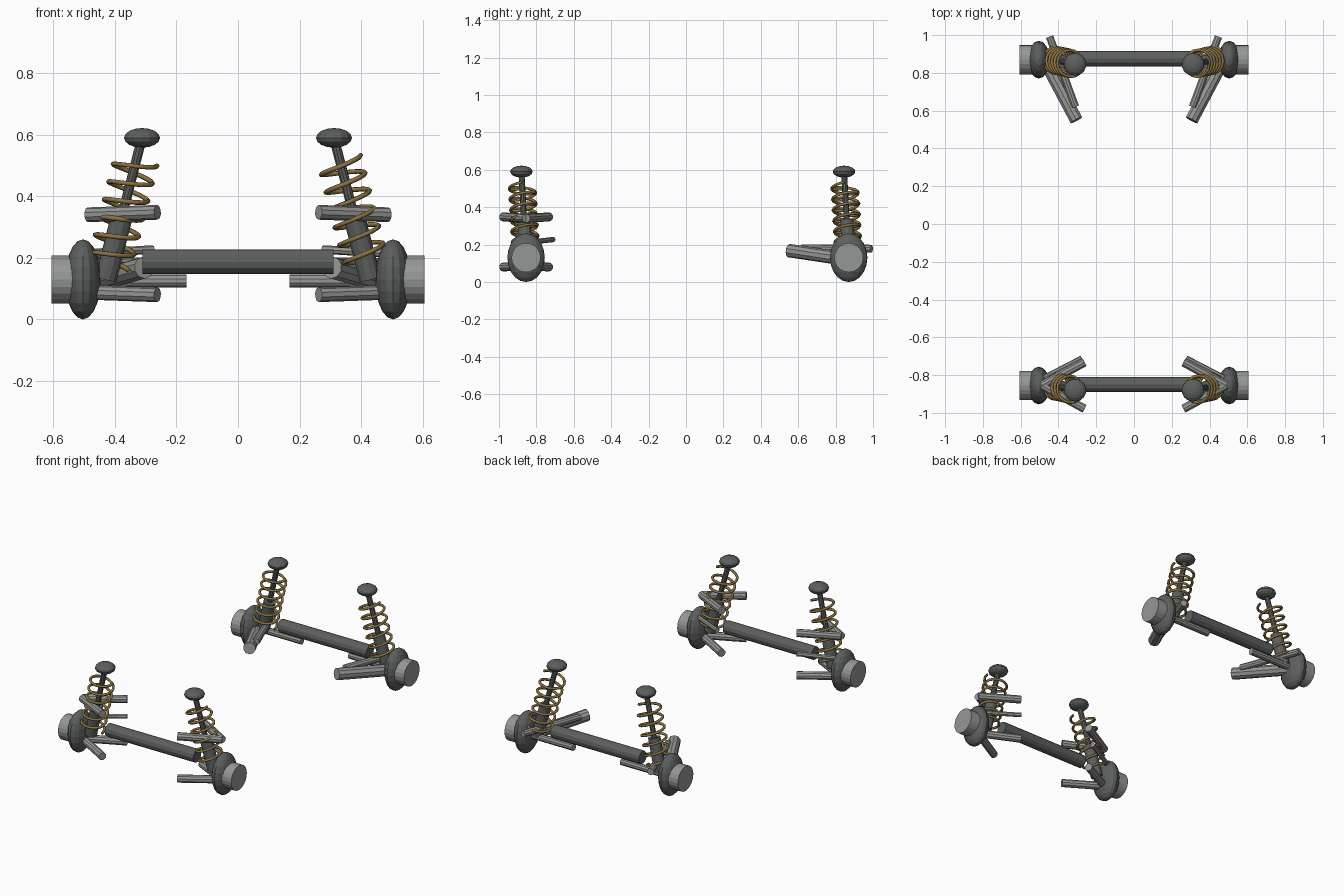
import bpy, math
from mathutils import Vector

if "Cube" in bpy.data.objects:
    bpy.data.objects.remove(bpy.data.objects["Cube"])


def material(name, col):
    m = bpy.data.materials.new(name)
    m.diffuse_color = (*col, 1)
    m.use_nodes = True
    m.node_tree.nodes["Principled BSDF"].inputs["Base Color"].default_value = m.diffuse_color
    return m


DARK = material("dark steel", (0.11, 0.115, 0.115))
LIGHT = material("bare alloy", (0.30, 0.31, 0.295))
GOLD = material("spring bronze", (0.26, 0.17, 0.055))


def finish(name, mat):
    o = bpy.context.object
    o.name = name
    o.data.materials.append(mat)
    return o


def tube(name, a, b, r, mat, sides=10):
    a, b = Vector(a), Vector(b)
    d = b - a
    bpy.ops.mesh.primitive_cylinder_add(
        vertices=sides, radius=r, depth=d.length, location=(a + b) / 2,
        rotation=d.to_track_quat('Z', 'Y').to_euler())
    return finish(name, mat)


def ball(name, c, radii, mat, seg=16, rings=10):
    bpy.ops.mesh.primitive_uv_sphere_add(segments=seg, ring_count=rings, radius=1, location=c)
    bpy.context.object.scale = radii
    bpy.ops.object.transform_apply(location=False, rotation=False, scale=True)
    return finish(name, mat)


def coil(name, a, b, r, turns, wire, mat):
    a, b = Vector(a), Vector(b)
    axis = (b - a).normalized()
    u = Vector((1, 0, 0))
    u = (u - axis * u.dot(axis)).normalized()
    v = axis.cross(u)
    n = turns * 16
    cu = bpy.data.curves.new(name, 'CURVE')
    cu.dimensions = '3D'
    cu.bevel_depth = wire
    cu.bevel_resolution = 1
    cu.use_fill_caps = True
    sp = cu.splines.new('POLY')
    sp.points.add(n)
    for i, p in enumerate(sp.points):
        t = 2 * math.pi * turns * i / n
        p.co = (*(a.lerp(b, i / n) + r * (u * math.cos(t) + v * math.sin(t))), 1)
    o = bpy.data.objects.new(name, cu)
    bpy.context.collection.objects.link(o)
    bpy.ops.object.select_all(action='DESELECT')
    o.select_set(True)
    bpy.context.view_layer.objects.active = o
    bpy.ops.object.convert(target='MESH')
    o = bpy.context.object
    o.name = name
    o.data.materials.clear()
    o.data.materials.append(mat)
    return o


YF, YR = -0.855, 0.87

for end, y in (("front", YF), ("rear", YR)):
    # cross tube between the two sides
    tube(end + "_cross_tube", (-0.31, y + 0.005, 0.187), (0.31, y + 0.005, 0.187), 0.04, DARK, 12)
    for side, s in (("left", -1), ("right", 1)):
        n = end + "_" + side + "_"
        # knuckle and hub
        ball(n + "knuckle", (s * 0.504, y, 0.13), (0.058, 0.1, 0.13), DARK)
        tube(n + "hub", (s * 0.47, y, 0.13), (s * 0.606, y, 0.13), 0.078, LIGHT, 20)
        # strut: body, rod, top mount and spring share one leaning axis
        base = Vector((s * 0.43, y, 0.13))
        top = Vector((s * 0.312, y - 0.025, 0.59))
        tube(n + "damper_body", base, base.lerp(top, 0.43), 0.036, DARK, 12)
        tube(n + "damper_rod", base.lerp(top, 0.4), top, 0.016, DARK, 10)
        ball(n + "top_mount", top, (0.06, 0.06, 0.032), DARK, 14, 8)
        coil(n + "spring", base.lerp(top, 0.09), base.lerp(top, 0.84), 0.07, 6, 0.008, GOLD)

for side, s in (("left", -1), ("right", 1)):
    # front wishbones, two legs each
    for arm, zi, zo in (("upper", 0.348, 0.34), ("lower", 0.08, 0.088)):
        for leg, d in (("fore", -0.123), ("aft", 0.123)):
            tube(f"front_{side}_{arm}_arm_{leg}", (s * 0.488, YF, zo),
                 (s * 0.262, YF + d, zi), 0.024, LIGHT)
    # front steering link
    tube(f"front_{side}_steering_link", (s * 0.48, YF + 0.04, 0.215),
         (s * 0.277, YF + 0.145, 0.227), 0.014, LIGHT, 8)
    # rear trailing arm, lateral link and toe link
    tube(f"rear_{side}_trailing_arm", (s * 0.475, YR, 0.12), (s * 0.305, 0.55, 0.168), 0.036, LIGHT)
    tube(f"rear_{side}_lateral_link", (s * 0.49, YR + 0.01, 0.125),
         (s * 0.167, YR + 0.01, 0.125), 0.021, LIGHT)
    tube(f"rear_{side}_toe_link", (s * 0.447, 0.992, 0.178), (s * 0.31, 0.62, 0.18), 0.021, LIGHT)
